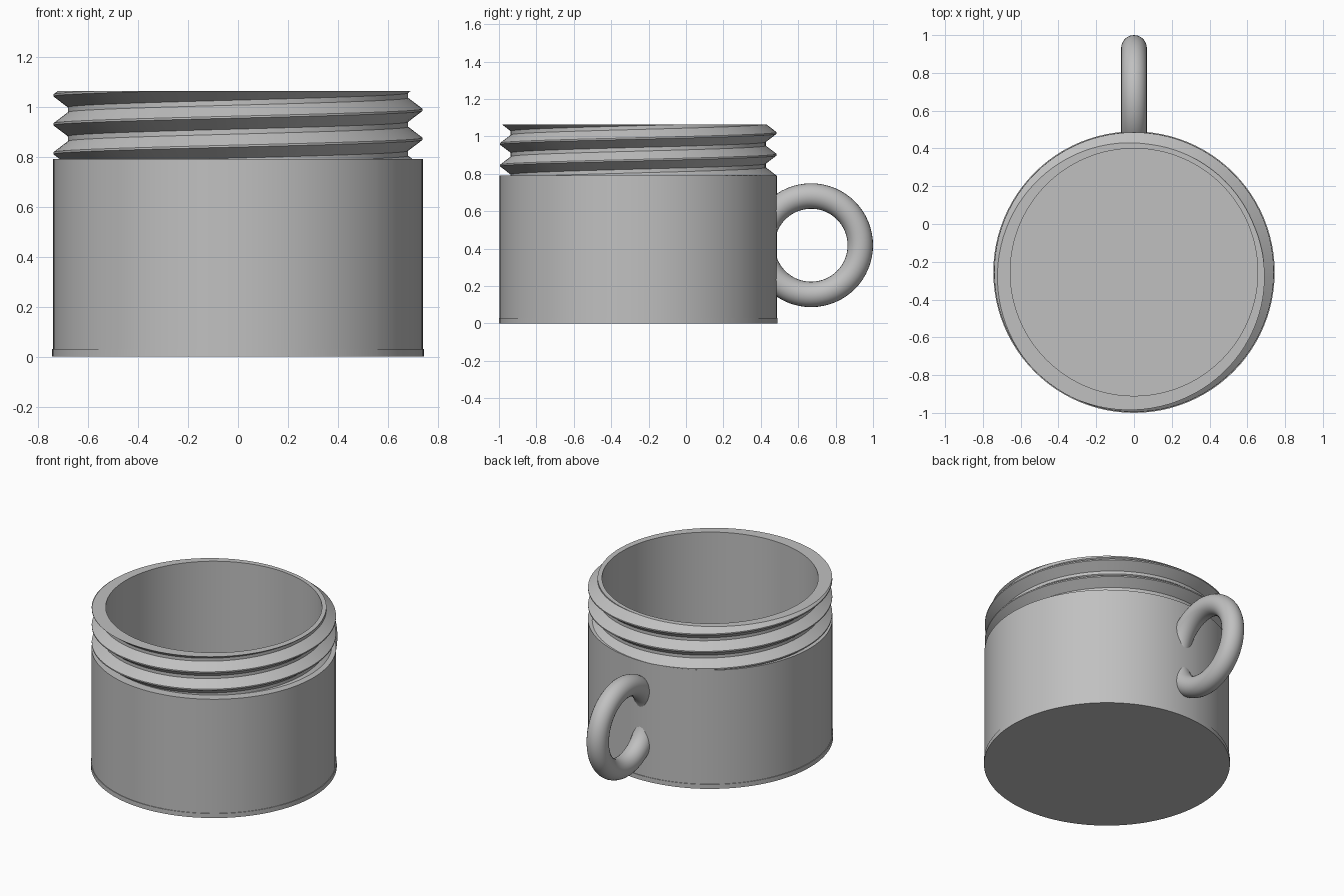
import bpy, bmesh, math
from mathutils import Vector, Matrix

cube = bpy.data.objects.get("Cube")
if cube:
    bpy.data.objects.remove(cube, do_unlink=True)

CENTRE_Y = -0.255
SEGMENTS = 96
PITCH = 0.116
SHOULDER_Z, RIM_Z, BASE_Z = 0.792, 1.064, 0.03
BODY_R, BASE_R, INNER_R = 0.741, 0.745, 0.655
CREST_R, ROOT_R = 0.74, 0.682

grey = bpy.data.materials.new("plain grey")
grey.use_nodes = True
colour = (0.53, 0.53, 0.53, 1)
grey.diffuse_color = colour
grey.node_tree.nodes["Principled BSDF"].inputs["Base Color"].default_value = colour


def finish(bm, name, smooth_angle):
    """Turn a bmesh into a smooth-shaded object with sharp creases."""
    bmesh.ops.recalc_face_normals(bm, faces=bm.faces)
    mesh = bpy.data.meshes.new(name)
    bm.to_mesh(mesh)
    bm.free()
    mesh.materials.append(grey)
    mesh.polygons.foreach_set("use_smooth", [True] * len(mesh.polygons))
    mesh.set_sharp_from_angle(angle=math.radians(smooth_angle))
    obj = bpy.data.objects.new(name, mesh)
    bpy.context.collection.objects.link(obj)
    return obj


def cut(bm, z, **side):
    bmesh.ops.bisect_plane(bm, geom=bm.verts[:] + bm.edges[:] + bm.faces[:], dist=1e-5,
                           plane_co=(0, 0, z), plane_no=(0, 0, 1), **side)


def rim_edges(bm, z):
    return [e for e in bm.edges if e.is_boundary
            and all(abs(v.co.z - z) < 1e-3 for v in e.verts)]


def extend(bm, edges, radius, z):
    """Extrude an open rim to a circle of the given radius and height."""
    geom = bmesh.ops.extrude_edge_only(bm, edges=edges)["geom"]
    for v in geom:
        if isinstance(v, bmesh.types.BMVert):
            flat = Vector((v.co.x, v.co.y, 0)).normalized() * radius
            v.co = (flat.x, flat.y, z)
    return [e for e in geom if isinstance(e, bmesh.types.BMEdge) and e.is_boundary]


# Screw thread: a helical surface trimmed flat at the shoulder and the rim
bm = bmesh.new()
profile = [(-0.004, CREST_R), (0.004, CREST_R),
           (PITCH / 2 - 0.01, ROOT_R), (PITCH / 2 + 0.01, ROOT_R)]
columns = []
for i in range(SEGMENTS + 1):
    turn = i / SEGMENTS
    angle = math.pi + turn * math.tau
    column = []
    for k in range(-2, 4):
        for dz, r in profile:
            z = 0.815 + PITCH * (k + turn) + dz
            column.append(bm.verts.new((r * math.cos(angle), r * math.sin(angle), z)))
    columns.append(column)
for a, b in zip(columns, columns[1:]):
    for j in range(len(a) - 1):
        bm.faces.new((a[j], b[j], b[j + 1], a[j + 1]))
bmesh.ops.remove_doubles(bm, verts=bm.verts, dist=1e-5)
cut(bm, SHOULDER_Z, clear_inner=True)
cut(bm, RIM_Z, clear_outer=True)

# Outer wall, base lip and underside
edges = rim_edges(bm, SHOULDER_Z)
for r, z in ((BODY_R, SHOULDER_Z), (BODY_R, BASE_Z), (BASE_R, BASE_Z), (BASE_R, 0)):
    edges = extend(bm, edges, r, z)
bmesh.ops.edgeloop_fill(bm, edges=edges)

# Rim, inner wall and floor
edges = rim_edges(bm, RIM_Z)
for z in (RIM_Z, BASE_Z):
    edges = extend(bm, edges, INNER_R, z)
bmesh.ops.edgeloop_fill(bm, edges=edges)
bm.transform(Matrix.Translation((0, CENTRE_Y, 0)))
finish(bm, "threaded_cup", 20)

# Ring handle, trimmed inside the thickness of the wall
bm = bmesh.new()
RING_R, TUBE_R, AROUND, TUBE_SIDES = 0.263, 0.068, 64, 24
rings = []
for i in range(AROUND):
    a = math.tau * i / AROUND
    ring = []
    for j in range(TUBE_SIDES):
        b = math.tau * j / TUBE_SIDES
        r = RING_R + TUBE_R * math.cos(b)
        ring.append(bm.verts.new((TUBE_R * math.sin(b), 0.669 + r * math.cos(a),
                                  0.418 + r * math.sin(a))))
    rings.append(ring)
for i in range(AROUND):
    p, q = rings[i - 1], rings[i]
    for j in range(TUBE_SIDES):
        bm.faces.new((p[j - 1], q[j - 1], q[j], p[j]))
bmesh.ops.bisect_plane(bm, geom=bm.verts[:] + bm.edges[:] + bm.faces[:], dist=1e-5,
                       plane_co=(0, 0.43, 0), plane_no=(0, 1, 0), clear_inner=True)
bmesh.ops.holes_fill(bm, edges=[e for e in bm.edges if e.is_boundary])
finish(bm, "ring_handle", 40)
